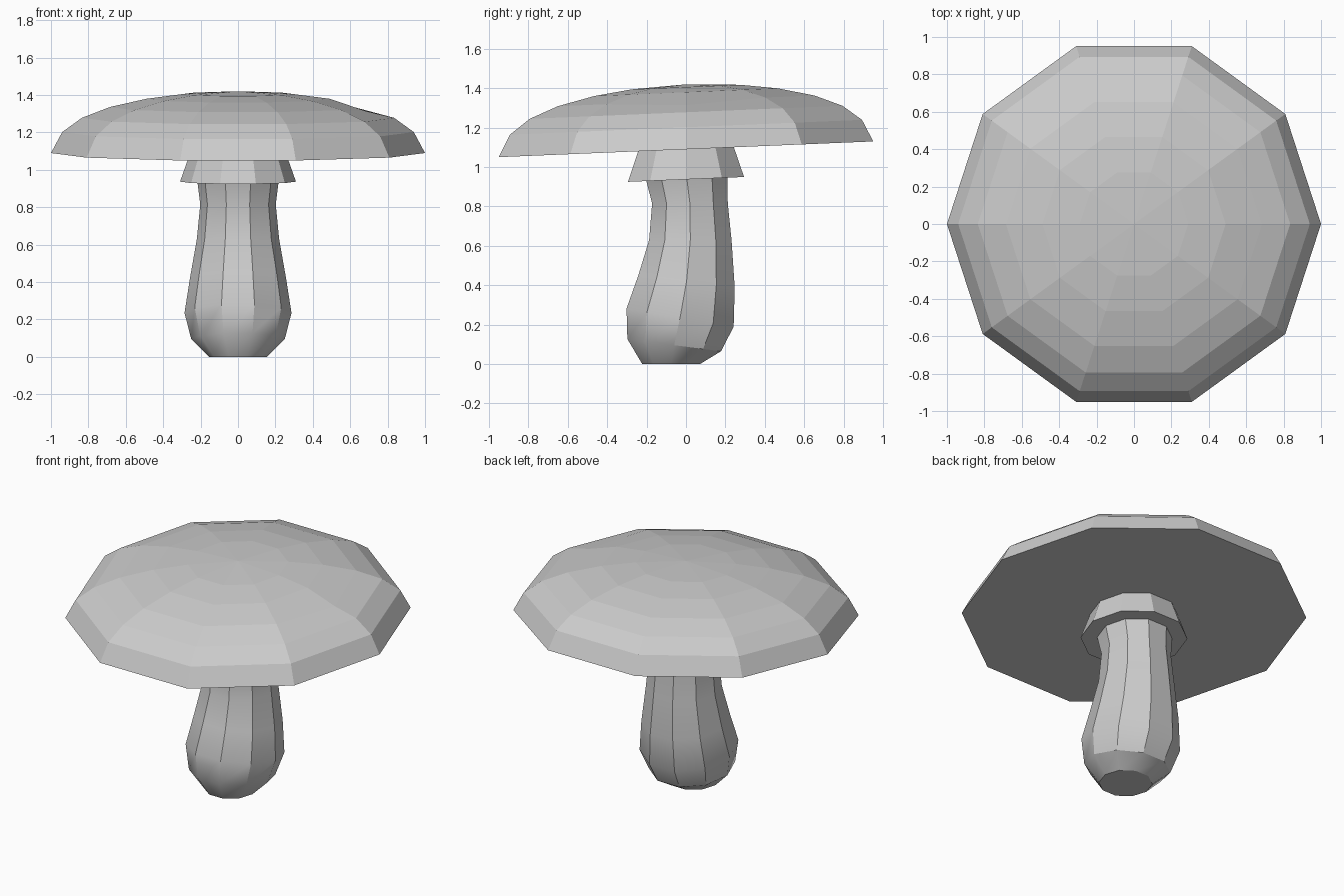
import bpy
import bmesh
from math import cos, sin, pi, radians

if "Cube" in bpy.data.objects:
    bpy.data.objects.remove(bpy.data.objects["Cube"])

SIDES = 10


def loft(name, rings, apex=None, smooth=False, dents={}):
    """Stack ten-sided rings (radius, centre y, centre z, slope along y) into a closed solid."""
    bm = bmesh.new()
    loops = []
    for r, cy, cz, slope in rings:
        loop = []
        for i in range(SIDES):
            a = 2 * pi * i / SIDES
            y = r * sin(a)
            loop.append(bm.verts.new((r * cos(a), cy + y, cz + slope * y)))
        loops.append(loop)
    for (ring, i), dz in dents.items():
        loops[ring][i].co.z += dz
    for lo, hi in zip(loops, loops[1:]):
        for i in range(SIDES):
            j = (i + 1) % SIDES
            bm.faces.new((lo[i], lo[j], hi[j], hi[i]))
    bm.faces.new(loops[0][::-1])
    if apex is None:
        bm.faces.new(loops[-1])
    else:
        tip = bm.verts.new(apex)
        for i in range(SIDES):
            bm.faces.new((loops[-1][i], loops[-1][(i + 1) % SIDES], tip))
    bmesh.ops.recalc_face_normals(bm, faces=bm.faces[:])
    mesh = bpy.data.meshes.new(name)
    bm.to_mesh(mesh)
    bm.free()
    obj = bpy.data.objects.new(name, mesh)
    bpy.context.collection.objects.link(obj)
    if smooth:
        bpy.ops.object.select_all(action='DESELECT')
        obj.select_set(True)
        bpy.context.view_layer.objects.active = obj
        bpy.ops.object.shade_smooth_by_angle(angle=radians(30))
    return obj


# Cap: tilted dome, slightly higher at the back, with one small dent on the right
TILT = 0.042
cap_profile = [(1.0, 1.09), (0.94, 1.202), (0.835, 1.278),
               (0.685, 1.336), (0.49, 1.38), (0.29, 1.406)]
loft("cap", [(r, 0, z, TILT) for r, z in cap_profile],
     apex=(0, 0, 1.42), dents={(3, 0): -0.022})

# Collar skirt under the cap
loft("collar", [(0.31, 0, 0.937, TILT), (0.255, 0, 1.092, TILT)])

# Stem: bulbous foot leaning back as it rises
loft("stem", [
    (0.155, -0.075, 0.0, 0),
    (0.25, -0.06, 0.095, -0.13),
    (0.286, -0.03, 0.235, -0.17),
    (0.257, 0.003, 0.42, -0.13),
    (0.22, 0.022, 0.63, 0),
    (0.202, 0.02, 0.815, 0),
    (0.217, 0.005, 0.935, 0.03),
    (0.225, 0.0, 0.99, TILT),
], smooth=True)
